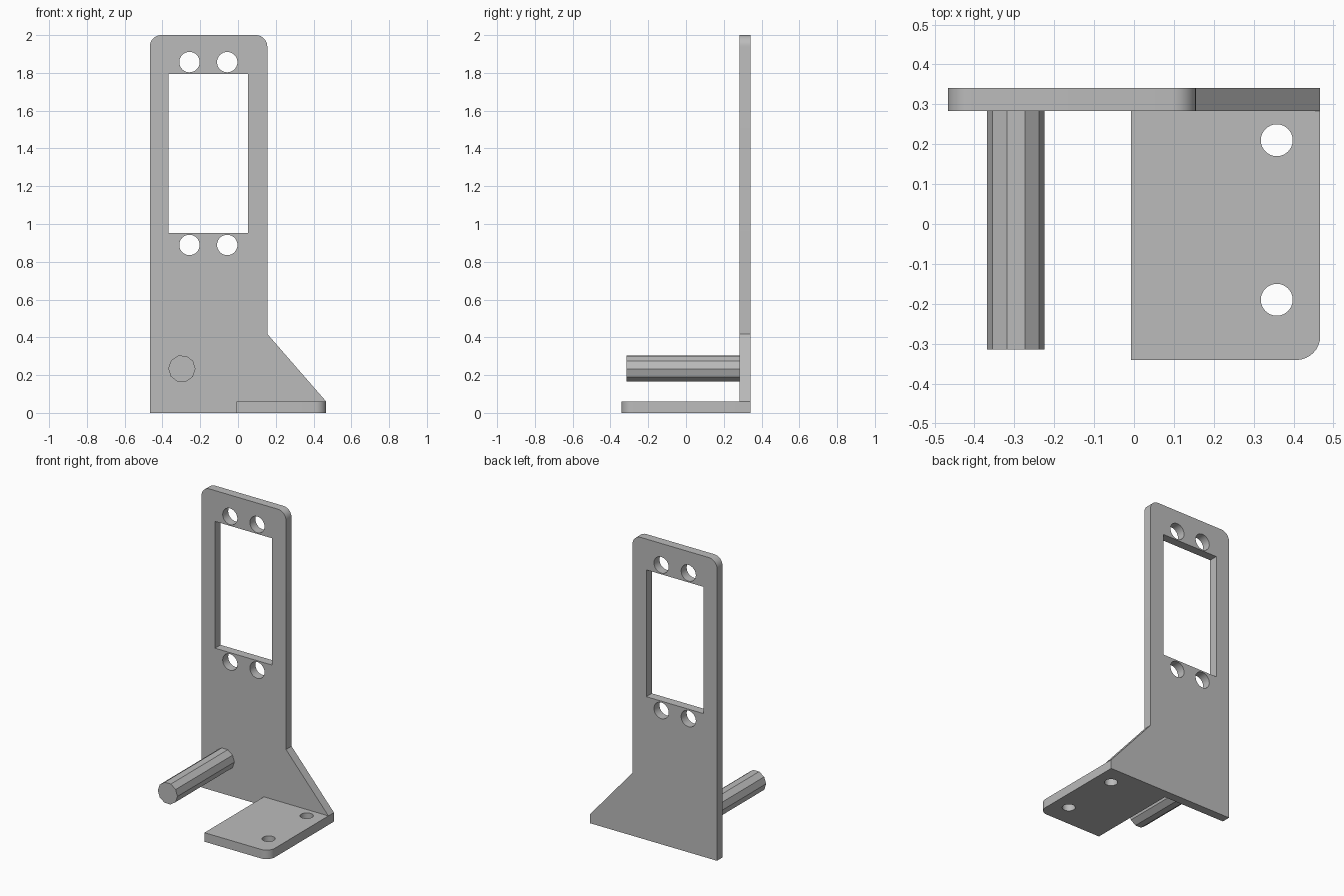
import bpy, bmesh
from math import sin, cos, pi, radians

if "Cube" in bpy.data.objects:
    bpy.data.objects.remove(bpy.data.objects["Cube"])

grey = bpy.data.materials.new("light grey")
grey.diffuse_color = (0.5, 0.5, 0.5, 1)
grey.use_nodes = True
grey.node_tree.nodes["Principled BSDF"].inputs["Base Color"].default_value = grey.diffuse_color


def arc(cx, cy, r, start, end, n):
    """Points along an arc, angles in degrees."""
    return [(cx + r * cos(radians(start + (end - start) * i / n)),
             cy + r * sin(radians(start + (end - start) * i / n))) for i in range(n + 1)]


def circle(cx, cy, r, n=32, turn=0):
    return arc(cx, cy, r, turn, turn + 360, n)[:-1]


def slab(name, outlines, thickness, location, upright=False):
    """Extruded flat profile; the first outline is the rim, the others are holes."""
    curve = bpy.data.curves.new(name + "_profile", 'CURVE')
    curve.dimensions = '2D'
    curve.fill_mode = 'BOTH'
    curve.extrude = thickness / 2
    for pts in outlines:
        spline = curve.splines.new('POLY')
        spline.points.add(len(pts) - 1)
        for p, (x, y) in zip(spline.points, pts):
            p.co = (x, y, 0, 1)
        spline.use_cyclic_u = True
    helper = bpy.data.objects.new(name + "_helper", curve)
    bpy.context.collection.objects.link(helper)
    deps = bpy.context.evaluated_depsgraph_get()
    mesh = bpy.data.meshes.new_from_object(helper.evaluated_get(deps))
    bpy.data.objects.remove(helper)
    bpy.data.curves.remove(curve)

    bm = bmesh.new()
    bm.from_mesh(mesh)
    bmesh.ops.remove_doubles(bm, verts=bm.verts, dist=1e-5)
    bmesh.ops.recalc_face_normals(bm, faces=bm.faces)
    for f in bm.faces:
        f.smooth = True
    bm.to_mesh(mesh)
    bm.free()
    mesh.set_sharp_from_angle(angle=radians(30))
    mesh.name = name
    mesh.materials.clear()
    mesh.materials.append(grey)
    obj = bpy.data.objects.new(name, mesh)
    obj.location = location
    if upright:
        obj.rotation_euler.x = pi / 2
    bpy.context.collection.objects.link(obj)
    return obj


# Upright plate with gusset, rectangular window and four screw holes
R = 0.06
rim = ([(-0.467, 0), (0.467, 0), (0.467, 0.06), (0.155, 0.418)]
       + arc(0.155 - R, 2 - R, R, 0, 90, 8)
       + arc(-0.467 + R, 2 - R, R, 90, 180, 8))
window = [(-0.367, 0.952), (0.053, 0.952), (0.053, 1.795), (-0.367, 1.795)]
screws = [circle(x, z, 0.054) for x in (-0.257, -0.057) for z in (0.889, 1.857)]
slab("upright_plate", [rim, window] + screws, 0.058, (0, 0.312, 0), upright=True)

# Foot plate with a rounded front corner and two mounting holes
foot = ([(-0.008, 0.283), (-0.008, -0.341)]
        + arc(0.467 - R, -0.341 + R, R, -90, 0, 8) + [(0.467, 0.283)])
mounts = [circle(0.358, y, 0.04) for y in (0.21, -0.19)]
slab("foot_plate", [foot] + mounts, 0.06, (0, 0, 0.03))

# Ten-sided peg standing out from the plate
slab("peg", [circle(-0.297, 0.234, 0.072, 10, -1)], 0.598, (0, -0.016, 0), upright=True)
